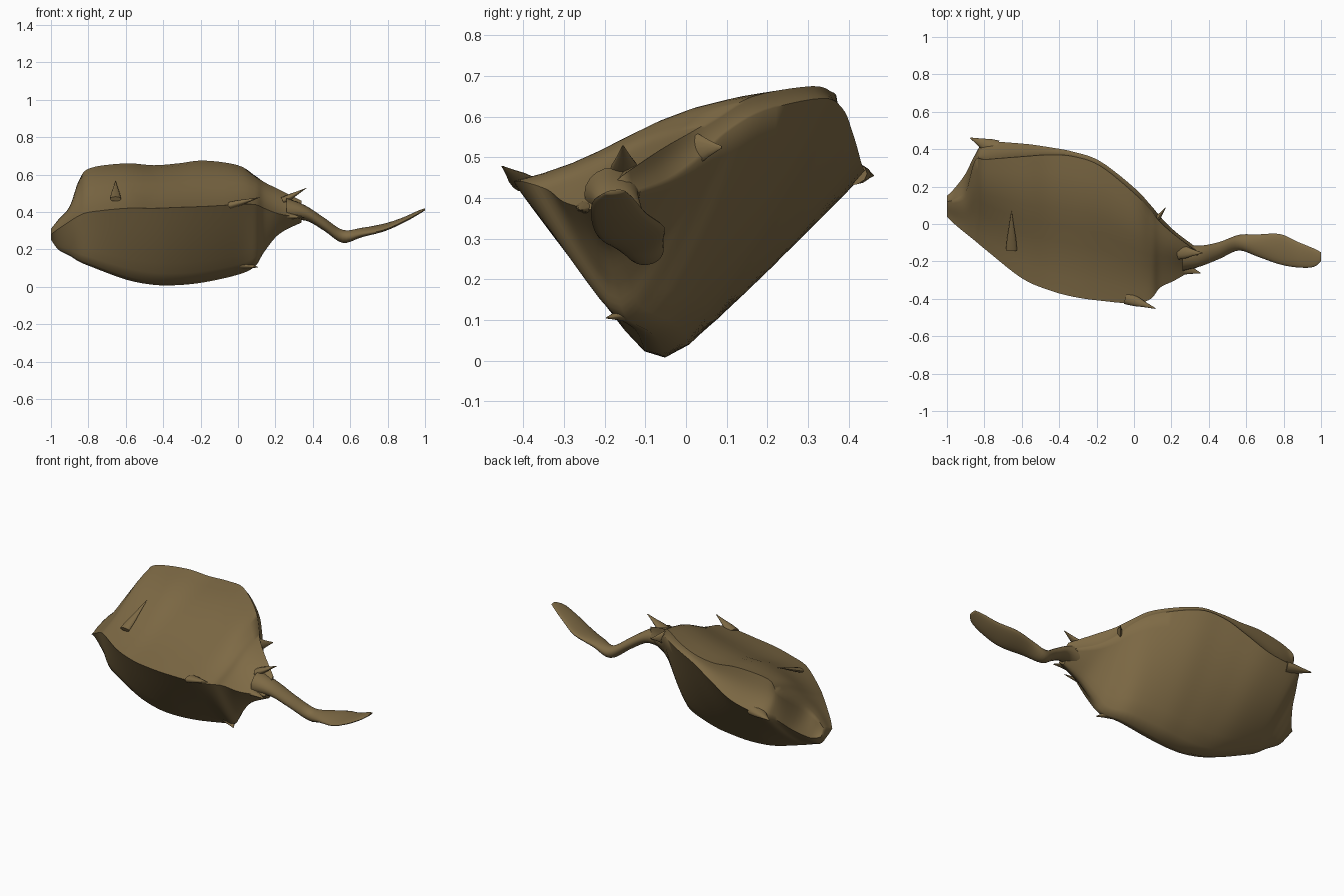
import bpy, bmesh, math
from mathutils import Vector

cube = bpy.data.objects.get("Cube")
if cube:
    bpy.data.objects.remove(cube, do_unlink=True)

skin = bpy.data.materials.new("olive_brown_skin")
skin.use_nodes = True
colour = (0.21, 0.145, 0.06, 1)
skin.diffuse_color = colour
bsdf = skin.node_tree.nodes["Principled BSDF"]
bsdf.inputs["Base Color"].default_value = colour
bsdf.inputs["Roughness"].default_value = 0.8


def finish(name, bm, angle=60):
    bmesh.ops.recalc_face_normals(bm, faces=bm.faces)
    mesh = bpy.data.meshes.new(name)
    bm.to_mesh(mesh)
    bm.free()
    mesh.materials.append(skin)
    obj = bpy.data.objects.new(name, mesh)
    bpy.context.collection.objects.link(obj)
    bpy.ops.object.select_all(action="DESELECT")
    obj.select_set(True)
    bpy.context.view_layer.objects.active = obj
    bpy.ops.object.shade_smooth_by_angle(angle=math.radians(angle))
    return obj


def interpolate(rows, steps):
    """Catmull-Rom interpolation of rows of numbers."""
    out = []
    last = len(rows) - 1
    for i in range(last):
        quad = zip(rows[max(i - 1, 0)], rows[i], rows[i + 1], rows[min(i + 2, last)])
        quad = list(quad)
        for s in range(steps):
            t = s / steps
            out.append([b + 0.5 * t * (c - a + t * (2*a - 5*b + 4*c - d + t * (3*(b - c) + d - a)))
                        for a, b, c, d in quad])
    return out + [list(rows[-1])]


def loft(name, rings):
    bm = bmesh.new()
    loops = [[bm.verts.new(p) for p in ring] for ring in rings]
    n = len(loops[0])
    for a, b in zip(loops, loops[1:]):
        for k in range(n):
            bm.faces.new((a[k], a[(k + 1) % n], b[(k + 1) % n], b[k]))
    bm.faces.new(loops[0])
    bm.faces.new(loops[-1])
    return finish(name, bm)


# Body stations: x, then y z of the near keel, low keel, back lower edge, back upper edge
stations = [
    (-1.00, .04, .28, .09, .25, .15, .27, .12, .31),
    (-.96, .00, .31, .08, .19, .19, .27, .13, .36),
    (-.90, -.05, .35, .04, .15, .27, .33, .17, .43),
    (-.85, -.09, .38, .00, .11, .37, .42, .34, .57),
    (-.79, -.14, .40, -.02, .08, .435, .455, .345, .635),
    (-.60, -.29, .42, -.05, .00, .43, .49, .36, .66),
    (-.45, -.355, .42, -.06, -.035, .41, .56, .37, .65),
    (-.32, -.39, .425, -.06, -.04, .385, .62, .36, .66),
    (-.18, -.41, .43, -.06, -.025, .335, .645, .31, .675),
    (.00, -.425, .44, -.08, .02, .195, .615, .165, .65),
    (.09, -.40, .44, -.15, .07, .10, .56, .07, .595),
    (.14, -.34, .42, -.17, .16, .04, .50, .01, .56),
    (.22, -.30, .39, -.19, .27, -.04, .44, -.06, .52),
    (.34, -.23, .37, -.19, .34, -.13, .41, -.15, .46),
]
# Bulge and S-wave of belly, lower flank, back and upper flank, relative to edge length
SHAPES = ((.02, 0), (.04, 0), (-.1, 0), (.02, .03))
EDGE_STEPS = 8
CRISP = (0, 2 * EDGE_STEPS, 3 * EDGE_STEPS)


def body_ring(row):
    x = row[0]
    corners = [Vector(row[i:i + 2]) for i in (1, 3, 5, 7)]
    pts = []
    for k, (bulge, wave) in enumerate(SHAPES):
        a, b = corners[k], corners[(k + 1) % 4]
        normal = Vector(((b - a).y, -(b - a).x))
        for s in range(EDGE_STEPS):
            t = s / EDGE_STEPS
            offset = bulge * math.sin(math.pi * t) + wave * math.sin(math.tau * t)
            pts.append(a.lerp(b, t) + normal * offset)
    # Round the low keel, leaving the other ridges crisp
    for _ in range(2):
        pts = [p if k in CRISP else p * .5 + (pts[k - 1] + pts[(k + 1) % len(pts)]) * .25
               for k, p in enumerate(pts)]
    return [(x, p.x, p.y) for p in pts]


loft("body", [body_ring(r) for r in interpolate(stations, 5)])

# Tail stalk and fin: x, y, z, half width, half thickness, twist
tail = [
    (.26, -.18, .41, .07, .065, 0),
    (.36, -.17, .395, .055, .04, 0),
    (.46, -.14, .335, .045, .035, 0),
    (.56, -.10, .270, .042, .035, .1),
    (.66, -.115, .290, .06, .024, .15),
    (.78, -.135, .317, .082, .017, .15),
    (.88, -.165, .355, .068, .014, .1),
    (.96, -.18, .395, .05, .010, .1),
    (1.0, -.175, .415, .024, .005, .1),
]


def tail_ring(row):
    x, y, z, w, h, twist = row
    ring = []
    for k in range(20):
        a = math.tau * k / 20
        u, v = w * math.cos(a), h * math.sin(a)
        ring.append((x, y + u * math.cos(twist) - v * math.sin(twist),
                     z + u * math.sin(twist) + v * math.cos(twist)))
    return ring


loft("tail", [tail_ring(r) for r in interpolate(tail, 5)])


def spike(name, base, tip, radius, flat=1.0, side=(0, 0, 1)):
    """Tapered spine or fin; flat thins it along the side direction."""
    base, tip = Vector(base), Vector(tip)
    axis = tip - base
    thin = Vector(side)
    thin = (thin - axis * thin.dot(axis) / axis.length_squared).normalized()
    wide = axis.normalized().cross(thin)
    rings = []
    for t, r in ((0, 1), (.3, .8), (.6, .45), (.85, .2), (1, .06)):
        rings.append([base + axis * t + (wide * math.cos(a) + thin * math.sin(a) * flat) * radius * r
                      for a in (math.tau * k / 12 for k in range(12))])
    loft(name, rings)


# Head horn
spike("head_horn", (-.74, .40, .46), (-.875, .46, .455), .05, .6)

# Rear keel spines
spike("near_keel_spine", (-.04, -.395, .435), (.115, -.452, .478), .035, .6)
spike("low_keel_spine", (.02, -.12, .12), (.105, -.195, .105), .045, .6)

# Dorsal fin stub and spines around the tail root
spike("dorsal_stub", (.11, .01, .52), (.17, .088, .525), .045, .4, (1, 0, 0))
spike("upper_root_spine", (.24, -.15, .46), (.365, -.155, .528), .04, .5)
spike("lower_root_spine", (.24, -.23, .38), (.355, -.262, .37), .04, .5)

# Side fins lying on each flank
spike("upper_side_fin", (-.655, -.14, .47), (-.655, .07, .565), .03, .45, (0, -.35, 1))
spike("lower_side_fin", (-.62, .02, .10), (-.66, .17, .225), .03, .45, (0, 1, -1))
